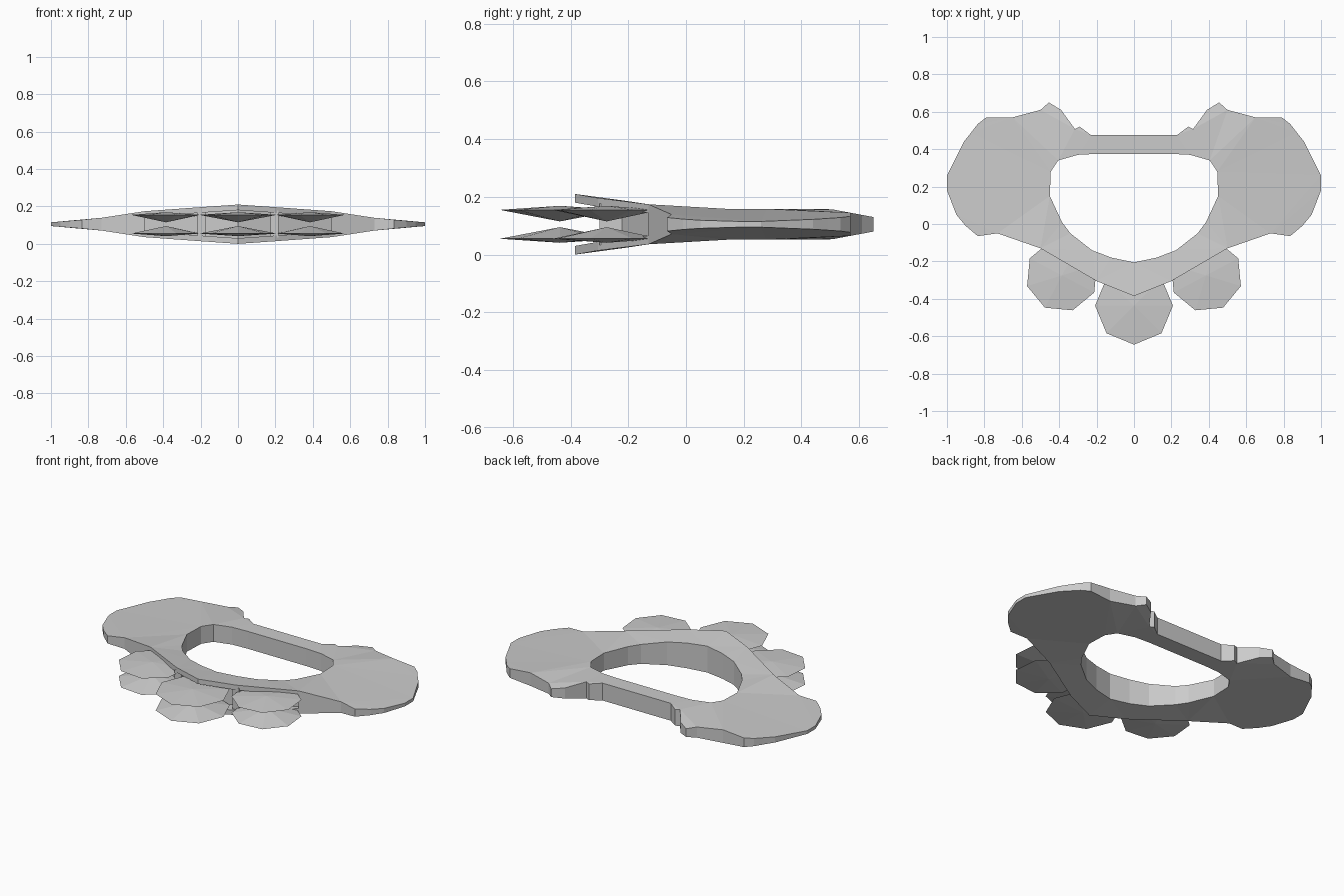
import bpy, bmesh
from math import sin, cos, radians

if "Cube" in bpy.data.objects:
    bpy.data.objects.remove(bpy.data.objects["Cube"])

MID = 0.105  # height of the horizontal symmetry plane

hull_grey = bpy.data.materials.new("hull_grey")
hull_grey.use_nodes = True
colour = (0.6, 0.6, 0.6, 1)
hull_grey.diffuse_color = colour
hull_grey.node_tree.nodes["Principled BSDF"].inputs["Base Color"].default_value = colour


def make_object(name, bm):
    bmesh.ops.recalc_face_normals(bm, faces=bm.faces[:])
    mesh = bpy.data.meshes.new(name)
    bm.to_mesh(mesh)
    bm.free()
    mesh.materials.append(hull_grey)
    obj = bpy.data.objects.new(name, mesh)
    bpy.context.collection.objects.link(obj)
    return obj


def lerp_table(table, t):
    for (a, va), (b, vb) in zip(table, table[1:]):
        if t <= b:
            return va + (vb - va) * max(0, t - a) / (b - a)
    return table[-1][1]


# Half thickness thins out towards the wing edges and the rear
ACROSS = [(0, .105), (.5, .07), (.55, .06), (.7, .037), (.85, .022), (1, .01)]
ALONG = [(-.385, .105), (-.2, .08), (-.07, .06), (.1, .053), (.5, .053), (.65, .025)]


def half_height(x, y):
    return min(lerp_table(ACROSS, abs(x)), lerp_table(ALONG, y))


# Left half of the outer rim, front to back, and of the central opening, back to front
outer = [(0, -.385), (.2, -.305), (.5, -.13), (.73, -.05), (.835, -.065), (.9, -.01),
         (.95, .05), (1, .18), (1, .26), (.91, .44), (.87, .49), (.835, .535),
         (.79, .57), (.65, .57), (.5, .61), (.455, .65), (.39, .61), (.316, .508),
         (.29, .52), (.23, .475), (0, .475)]
inner = [(0, .375), (.2, .375), (.3, .37), (.405, .34), (.445, .28), (.45, .15),
         (.385, .01), (.34, -.05), (.225, -.14), (.12, -.18), (0, -.205)]


def build_body():
    bm = bmesh.new()
    outline = outer + inner
    rings = []
    for side in (1, -1):
        ring = [bm.verts.new((x, y, MID + side * half_height(x, y))) for x, y in outline]
        rings.append(ring)
        edges = [bm.edges.new((a, b)) for a, b in zip(ring, ring[1:] + ring[:1])]
        bmesh.ops.triangle_fill(bm, edges=edges, use_beauty=True, normal=(0, 0, side))
    top, bottom = rings
    for i in range(len(outline)):
        j = (i + 1) % len(outline)
        if outline[i][0] or outline[j][0]:  # no wall on the mirror plane
            bm.faces.new((top[i], top[j], bottom[j], bottom[i]))
    obj = make_object("ring_body", bm)
    mirror = obj.modifiers.new("mirror", "MIRROR")
    mirror.use_clip = True
    return obj


def build_slot_cutter():
    # Slot behind the front rim, leaving an upper and a lower plate
    bm = bmesh.new()
    sections = []
    for x, edge, back in ((-.5, -.13, -.1), (-.2, -.305, -.23), (0, -.385, -.3),
                          (.2, -.305, -.23), (.5, -.13, -.1)):
        h = half_height(x, edge) - .03
        sections.append([bm.verts.new((x, y, MID + z)) for y, z in
                         ((edge - .2, h), (back, h), (back, -h), (edge - .2, -h))])
    for a, b in zip(sections, sections[1:]):
        for i in range(4):
            j = (i + 1) % 4
            bm.faces.new((a[i], a[j], b[j], b[i]))
    bm.faces.new(sections[0])
    bm.faces.new(sections[-1])
    obj = make_object("slot_cutter", bm)
    obj.hide_render = True
    return obj


body = build_body()
cutter = build_slot_cutter()
cut = body.modifiers.new("slot", "BOOLEAN")
cut.operation = "DIFFERENCE"
cut.solver = "EXACT"
cut.object = cutter
bpy.context.view_layer.objects.active = body
body.select_set(True)
for name in ("mirror", "slot"):
    bpy.ops.object.modifier_apply(modifier=name)
bpy.data.objects.remove(cutter)


def build_petal(name, x, y, radius, turn, side):
    # Eight-sided faceted shell with a shallow outer and a deep inner apex
    bm = bmesh.new()
    rim = []
    for k in range(8):
        a = radians(turn + 45 * k)
        rim.append(bm.verts.new((x + radius * cos(a), y + radius * sin(a), MID + side * .05)))
    for apex_z in (.064, .01):
        apex = bm.verts.new((x, y, MID + side * apex_z))
        for a, b in zip(rim, rim[1:] + rim[:1]):
            bm.faces.new((a, b, apex))
    make_object(name, bm)


for level, side in (("upper", 1), ("lower", -1)):
    build_petal(level + "_centre_petal", 0, -.437, .208, 90, side)
    build_petal(level + "_left_petal", .385, -.275, .195, 28, side)
    build_petal(level + "_right_petal", -.385, -.275, .195, 152, side)

# Posts between the petals, joining the two plates
for label, sx in (("left", 1), ("right", -1)):
    bm = bmesh.new()
    bmesh.ops.create_cube(bm, size=1)
    for v in bm.verts:
        v.co = (sx * .195 + v.co.x * .045, -.255 + v.co.y * .09, MID + v.co.z * .145)
    make_object(label + "_post", bm)
